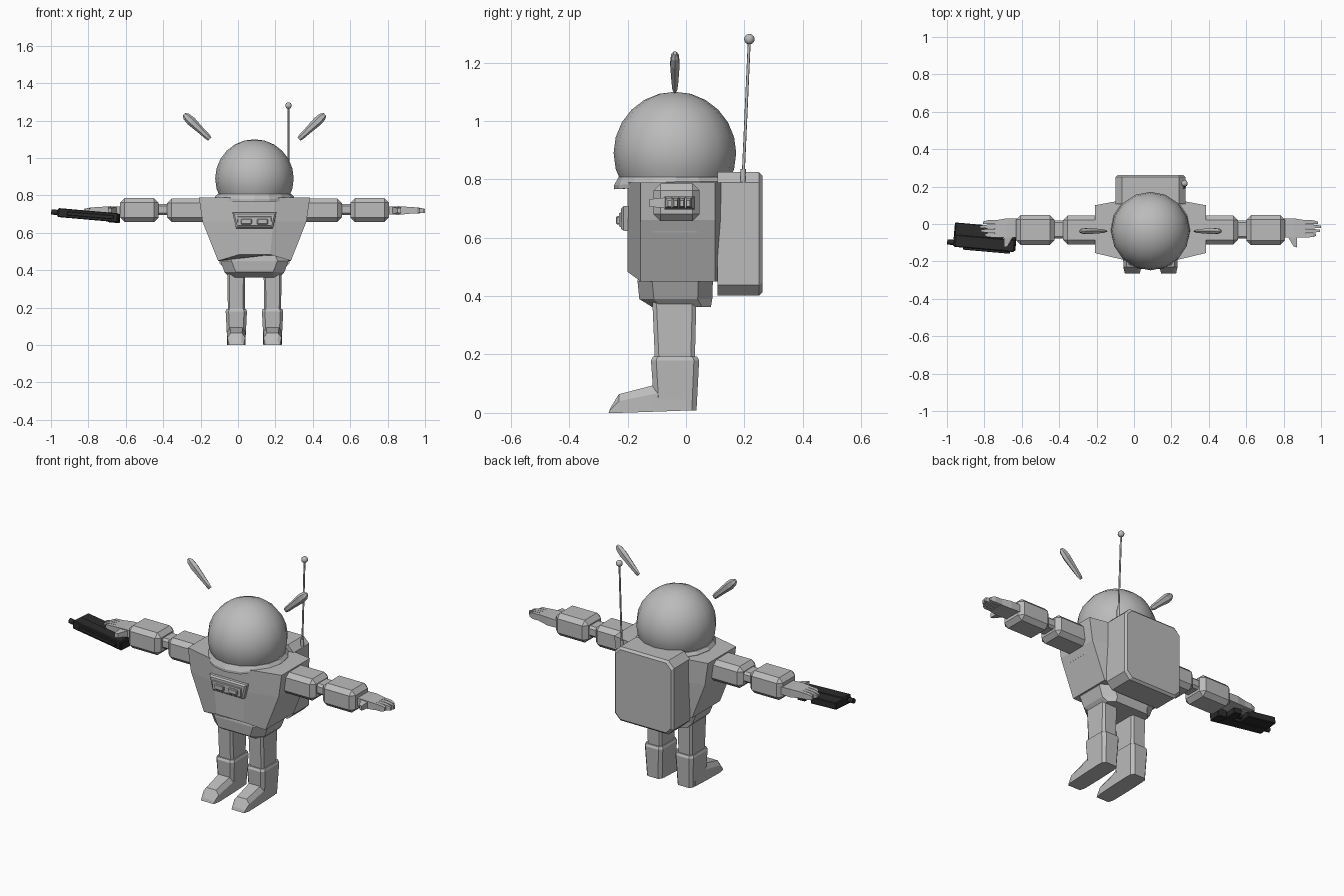
import bpy, bmesh, math
from mathutils import Vector, Matrix

if "Cube" in bpy.data.objects:
    bpy.data.objects.remove(bpy.data.objects["Cube"])

CX = 0.088      # symmetry plane of the figure
CY = -0.035     # arm / helmet depth line


def material(name, v):
    m = bpy.data.materials.new(name)
    m.diffuse_color = (v, v, v, 1)
    m.use_nodes = True
    m.node_tree.nodes["Principled BSDF"].inputs["Base Color"].default_value = m.diffuse_color
    return m


GREY = material("suit grey", 0.5)
DARK = material("dark gunmetal", 0.025)


def finish(bm, name, mat, smooth=None):
    bmesh.ops.recalc_face_normals(bm, faces=bm.faces)
    me = bpy.data.meshes.new(name)
    bm.to_mesh(me)
    bm.free()
    me.materials.append(mat)
    ob = bpy.data.objects.new(name, me)
    bpy.context.collection.objects.link(ob)
    if smooth:
        bpy.ops.object.select_all(action='DESELECT')
        bpy.context.view_layer.objects.active = ob
        ob.select_set(True)
        bpy.ops.object.shade_smooth_by_angle(angle=math.radians(smooth))
    return ob


def loft(name, rings, mat=GREY, smooth=None):
    """Skin a list of equal-sized point rings and cap both ends."""
    bm = bmesh.new()
    vs = [[bm.verts.new(p) for p in r] for r in rings]
    n = len(vs[0])
    for a, b in zip(vs, vs[1:]):
        for i in range(n):
            j = (i + 1) % n
            bm.faces.new((a[i], a[j], b[j], b[i]))
    bm.faces.new(vs[0])
    bm.faces.new(vs[-1])
    return finish(bm, name, mat, smooth)


def box(name, x, y, z, bevel=0, mat=GREY, matrix=None):
    bm = bmesh.new()
    bmesh.ops.create_cube(bm, size=1)
    for v in bm.verts:
        v.co = Vector([(r[0] + r[1]) / 2 + c * (r[1] - r[0]) for r, c in zip((x, y, z), v.co)])
    if bevel:
        bmesh.ops.bevel(bm, geom=bm.edges[:], offset=bevel, segments=1, affect='EDGES')
    if matrix:
        bm.transform(matrix)
    return finish(bm, name, mat)


def rod(name, a, b, r, mat=GREY, sides=8):
    a, b = Vector(a), Vector(b)
    bm = bmesh.new()
    bmesh.ops.create_cone(bm, cap_ends=True, segments=sides, radius1=r, radius2=r, depth=(b - a).length)
    bm.transform(Matrix.Translation((a + b) / 2) @ (b - a).to_track_quat('Z', 'Y').to_matrix().to_4x4())
    return finish(bm, name, mat, 50)


def ball(name, c, r, seg, rings, cut=None):
    bm = bmesh.new()
    bmesh.ops.create_uvsphere(bm, u_segments=seg, v_segments=rings, radius=r)
    bm.transform(Matrix.Translation(c))
    if cut:
        bmesh.ops.bisect_plane(bm, geom=bm.verts[:] + bm.edges[:] + bm.faces[:],
                               plane_co=(0, 0, cut), plane_no=(0, 0, -1), clear_outer=True)
    return finish(bm, name, GREY, 60)


def octagon(hx, y0, y1, z, cx, cy, x0=CX):
    """Horizontal rectangle with cut corners."""
    return [(x0 + x, y, z) for x, y in (
        (-hx + cx, y0), (hx - cx, y0), (hx, y0 + cy), (hx, y1 - cy),
        (hx - cx, y1), (-hx + cx, y1), (-hx, y1 - cy), (-hx, y0 + cy))]


def rect_x(x, yc, hy, z0, z1):
    return [(x, yc - hy, z0), (x, yc + hy, z0), (x, yc + hy, z1), (x, yc - hy, z1)]


# Torso: tapering barrel with angled chest front
def torso_ring(h, z, z_front, f):
    pts = [(-f, -0.2, z_front), (f, -0.2, z_front), (h, -0.155, z), (h, 0.1, z),
           (h * 0.64, 0.12, z), (-h * 0.64, 0.12, z), (-h, 0.1, z), (-h, -0.155, z)]
    return [(CX + x, y, w) for x, y, w in pts]


loft("torso", [torso_ring(0.195, 0.45, 0.483, 0.085), torso_ring(0.278, 0.66, 0.66, 0.1),
               torso_ring(0.297, 0.79, 0.79, 0.11)])

# Pelvis
loft("pelvis", [octagon(0.135, -0.115, 0.085, 0.362, 0.03, 0.03),
                octagon(0.16, -0.16, 0.09, 0.39, 0.06, 0.05),
                octagon(0.183, -0.166, 0.092, 0.45, 0.06, 0.05),
                octagon(0.17, -0.16, 0.09, 0.49, 0.06, 0.05)])

# Helmet dome and collar ring
ball("helmet_dome", (CX, -0.038, 0.89), 0.21, 16, 12, 0.8)


def circle(r, z, dip=0):
    pts = []
    for i in range(16):
        a = math.tau * i / 16
        pts.append((CX + r * math.cos(a), -0.034 + r * math.sin(a), z + dip * min(0, math.sin(a))))
    return pts


loft("helmet_collar", [circle(0.212, 0.778, 0.012), circle(0.212, 0.792, 0.012), circle(0.197, 0.808)])

# Chest control unit
def trapezoid(y, top, bottom, z0, z1):
    return [(CX - bottom, y, z0), (CX + bottom, y, z0), (CX + top, y, z1), (CX - top, y, z1)]


loft("chest_unit", [trapezoid(-0.17, 0.118, 0.1, 0.622, 0.712), trapezoid(-0.214, 0.118, 0.098, 0.624, 0.708),
                    trapezoid(-0.222, 0.108, 0.09, 0.63, 0.7)])
loft("chest_panel", [trapezoid(-0.2, 0.095, 0.092, 0.634, 0.69), trapezoid(-0.23, 0.09, 0.087, 0.638, 0.685)])
for s in (-1, 1):
    xc = CX + s * 0.043
    box("chest_button", (xc - 0.029, xc + 0.029), (-0.24, -0.21), (0.645, 0.674), 0.004)


# Backpack: cut-corner slab with eased rear edge
def pack_ring(y, hx, z0, z1, c):
    xs = ((-hx + c, z0), (hx - c, z0), (hx, z0 + c), (hx, z1 - c),
          (hx - c, z1), (-hx + c, z1), (-hx, z1 - c), (-hx, z0 + c))
    return [(CX + x, y, z) for x, z in xs]


loft("backpack", [pack_ring(0.108, 0.188, 0.402, 0.825, 0.036), pack_ring(0.25, 0.188, 0.402, 0.825, 0.036),
                  pack_ring(0.262, 0.176, 0.414, 0.813, 0.032)])

# Radio antenna
rod("antenna_rod", (0.27, 0.195, 0.79), (0.27, 0.217, 1.28), 0.005)
rod("antenna_base", (0.27, 0.195, 0.79), (0.27, 0.196, 0.835), 0.009)
ball("antenna_ball", (0.27, 0.217, 1.28), 0.018, 10, 8)

for s in (-1, 1):
    side = "left" if s > 0 else "right"

    def X(d):
        return CX + s * d

    def span(a, b):
        return tuple(sorted((X(a), X(b))))

    # Floating leaf-shaped feeler beside the helmet
    a, b = Vector((X(0.242), -0.038, 1.105)), Vector((X(0.37), -0.038, 1.227))
    axis = b - a
    across = Vector((-axis.z, 0, axis.x)).normalized()
    depth = Vector((0, 1, 0))
    rings = []
    for t, w, k in ((-0.03, 0.012, 0.004), (0.08, 0.016, 0.009), (0.3, 0.018, 0.012),
                    (0.75, 0.025, 0.016), (0.95, 0.021, 0.013), (1.05, 0.01, 0.005)):
        rings.append([a + axis * t + across * w * u + depth * k * v for u, v in
                      ((1, 0), (0.5, 1), (-0.5, 1), (-1, 0), (-0.5, -1), (0.5, -1))])
    loft(side + "_feeler", rings)

    # Shoulder mount, upper arm, elbow link, forearm
    loft(side + "_shoulder_mount", [
        [(X(d), y, z) for d, y, z in ((0.18, -0.1, 0.64), (0.18, 0.03, 0.64), (0.268, 0.03, 0.64), (0.268, -0.1, 0.64))],
        [(X(d), y, z) for d, y, z in ((0.18, -0.115, 0.618), (0.18, 0.04, 0.618), (0.262, 0.04, 0.618), (0.262, -0.115, 0.618))]])
    box(side + "_upper_arm", span(0.25, 0.467), (-0.11, 0.045), (0.658, 0.782), 0.024)
    box(side + "_elbow_link", span(0.45, 0.53), (-0.078, 0.02), (0.695, 0.755), 0.012)
    box(side + "_forearm", span(0.513, 0.718), (-0.112, 0.047), (0.657, 0.785), 0.024)

    # Hand: palm, four fingers, thumb
    loft(side + "_palm", [rect_x(X(0.70), -0.02, 0.05, 0.698, 0.74), rect_x(X(0.77), -0.022, 0.052, 0.696, 0.742),
                          rect_x(X(0.83), -0.026, 0.046, 0.702, 0.738)])
    for i, tip in enumerate((0.895, 0.912, 0.907, 0.885)):
        y = 0.01 - i * 0.0235
        loft(side + "_finger", [rect_x(X(0.82), y, 0.011, 0.703, 0.738), rect_x(X(0.87), y, 0.010, 0.703, 0.736),
                                rect_x(X(tip), y * 0.9 - 0.002, 0.006, 0.707, 0.728)])
    loft(side + "_thumb", [
        [(X(d), y, z) for z in (0.7, 0.74) for d, y in (((0.725, -0.05), (0.785, -0.05)) if z < 0.72 else ((0.785, -0.05), (0.725, -0.05)))],
        [(X(d), y, z) for z in (0.706, 0.732) for d, y in (((0.765, -0.12), (0.783, -0.125)) if z < 0.72 else ((0.783, -0.125), (0.765, -0.12)))]])

    # Leg
    lx = X(0.097)
    loft(side + "_leg", [octagon(0.045, -0.106, 0.03, 0.17, 0.01, 0.014, lx),
                         octagon(0.048, -0.116, 0.036, 0.40, 0.01, 0.014, lx)])
    # Boot shaft
    loft(side + "_boot_shaft", [octagon(0.048, -0.108, 0.036, 0.008, 0.014, 0.016, lx),
                                octagon(0.057, -0.12, 0.045, 0.18, 0.016, 0.018, lx),
                                octagon(0.052, -0.113, 0.038, 0.193, 0.014, 0.016, lx)])

    # Boot toe: low wedge with cut upper edges
    def toe(y, h, top, z0, zm, z1, dy=0):
        return [(lx - h, y, z0), (lx + h, y, z0), (lx + h, y + dy / 2, zm),
                (lx + top, y + dy, z1), (lx - top, y + dy, z1), (lx - h, y + dy / 2, zm)]
    loft(side + "_boot_toe", [toe(0.0, 0.05, 0.035, 0.008, 0.07, 0.11), toe(-0.11, 0.05, 0.035, 0.004, 0.065, 0.095),
                              toe(-0.23, 0.048, 0.03, 0.0, 0.04, 0.064), toe(-0.265, 0.04, 0.026, 0.0, 0.008, 0.017, 0.006)])

# Gun lying flat beneath the right hand, tipped slightly
tilt = Matrix.Translation((-0.81, -0.1, 0.695)) @ Matrix.Rotation(math.radians(5), 4, 'Y') \
    @ Matrix.Rotation(math.radians(-5), 4, 'Z')


def gun(name, x, y, z, bevel=0.004):
    box(name, x, y, z, bevel, DARK, tilt)


gun("gun_receiver", (-0.15, 0.17), (-0.035, 0.03), (-0.024, 0.024))
gun("gun_front_body", (-0.155, 0.02), (-0.03, 0.095), (-0.02, 0.02))
gun("gun_grip", (0.06, 0.11), (0.0, 0.095), (-0.018, 0.018))
gun("gun_trigger_guard", (0.02, 0.07), (0.02, 0.05), (-0.008, 0.008), 0.002)
gun("gun_sight_rail", (-0.1, 0.15), (-0.046, -0.03), (-0.01, 0.01), 0.002)
gun("gun_stock", (0.12, 0.178), (-0.03, 0.045), (-0.028, 0.02))
rod("gun_barrel", tilt @ Vector((-0.188, -0.012, 0)), tilt @ Vector((-0.12, -0.012, 0)), 0.014, DARK)
